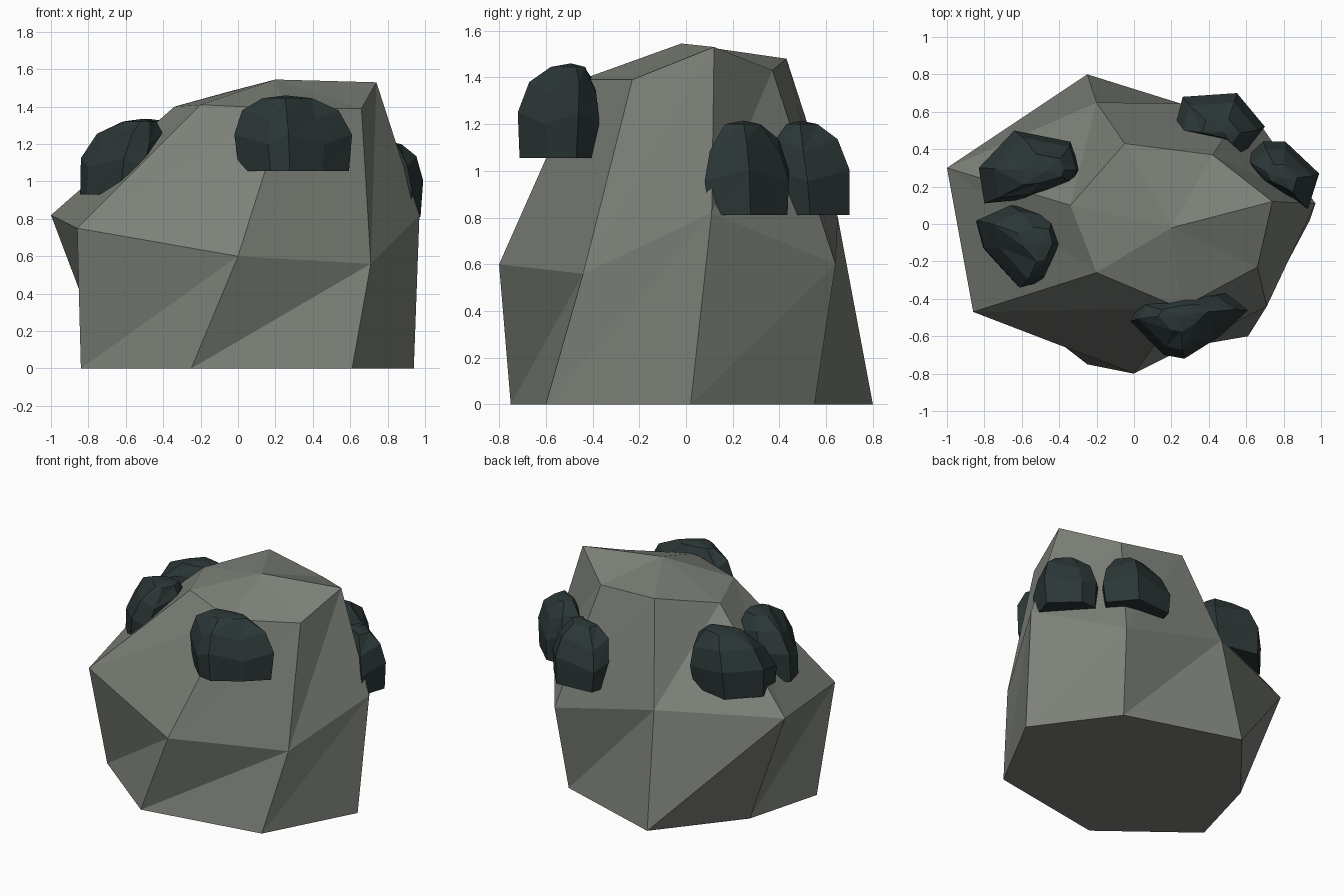
import bpy
import bmesh
from mathutils import Vector

cube = bpy.data.objects.get("Cube")
if cube:
    bpy.data.objects.remove(cube, do_unlink=True)


def make_material(name, color):
    mat = bpy.data.materials.new(name)
    mat.use_nodes = True
    mat.diffuse_color = (*color, 1)
    shader = next(n for n in mat.node_tree.nodes if n.type == "BSDF_PRINCIPLED")
    shader.inputs["Base Color"].default_value = (*color, 1)
    shader.inputs["Roughness"].default_value = 0.9
    return mat


def stacked_rock(name, rings, apex, mat):
    """Join rings of equal length with triangles, cap the bottom, fan the top to the apex."""
    bm = bmesh.new()
    loops = [[bm.verts.new(point) for point in ring] for ring in rings]
    tip = bm.verts.new(apex)
    count = len(loops[0])
    bm.faces.new(list(reversed(loops[0])))
    for i in range(count):
        j = (i + 1) % count
        for low, high in zip(loops, loops[1:]):
            bm.faces.new((low[i], low[j], high[j]))
            bm.faces.new((low[i], high[j], high[i]))
        bm.faces.new((loops[-1][i], loops[-1][j], tip))
    bmesh.ops.recalc_face_normals(bm, faces=bm.faces[:])
    mesh = bpy.data.meshes.new(name)
    bm.to_mesh(mesh)
    bm.free()
    mesh.materials.append(mat)
    obj = bpy.data.objects.new(name, mesh)
    bpy.context.collection.objects.link(obj)
    return obj


def ore_chunk(name, outline, base, lean, mat):
    """Flat-bottomed faceted lump that swells at the waist and narrows to the top."""
    center = sum((Vector(p) for p in outline), Vector((0, 0))) / len(outline)
    shift = Vector(lean)
    levels = [(0.93, 0, -0.2), (1, 0.17, 0), (0.82, 0.3, 0.45), (0.42, 0.39, 0.9)]
    rings = []
    for scale, height, tilt in levels:
        ring = []
        for i, point in enumerate(outline):
            flat = center + (Vector(point) - center) * scale + shift * tilt
            # Stagger the waist and shoulder for an irregular chiselled look
            bump = 0.025 * (-1) ** i if 0 < height < 0.35 else 0
            ring.append((flat.x, flat.y, base + height + bump))
        rings.append(ring)
    top = center + shift
    return stacked_rock(name, rings, (top.x, top.y, base + 0.405), mat)


stone = make_material("grey stone", (0.205, 0.22, 0.19))
ore = make_material("dark ore", (0.025, 0.037, 0.037))

# Main boulder: ground ring, waist ring and crown ring, all starting at the front
ground = [(-0.25, -0.75, 0), (0.61, -0.6, 0), (0.94, 0.02, 0), (0.55, 0.55, 0),
          (-0.25, 0.8, 0), (-0.69, 0.26, 0), (-0.84, -0.29, 0)]
waist = [(0, -0.8, 0.6), (0.71, -0.44, 0.56), (0.97, 0.11, 0.82), (0.6, 0.64, 0.6),
         (-0.2, 0.65, 0.8), (-1, 0.3, 0.82), (-0.86, -0.47, 0.75)]
crown = [(0.25, -0.45, 1.39), (0.66, -0.23, 1.39), (0.74, 0.12, 1.53), (0.42, 0.37, 1.43),
         (-0.05, 0.43, 1.48), (-0.34, 0.1, 1.4), (-0.2, -0.26, 1.41)]
stacked_rock("boulder", [ground, waist, crown], (0.2, -0.02, 1.545), stone)

# Ore chunks embedded in the sides: outline, base height, lean of the top
chunks = {
    "front_ore": ([(-0.02, -0.52), (0.16, -0.7), (0.27, -0.72), (0.46, -0.6),
                   (0.61, -0.46), (0.49, -0.37), (0.29, -0.38), (0.03, -0.43)],
                  1.055, (-0.03, 0.03)),
    "right_front_ore": ([(-0.84, 0.02), (-0.8, -0.13), (-0.61, -0.34), (-0.5, -0.31),
                         (-0.41, -0.11), (-0.45, 0.07), (-0.66, 0.1)],
                        0.93, (0.1, 0)),
    "right_back_ore": ([(-0.83, 0.3), (-0.8, 0.11), (-0.6, 0.13), (-0.32, 0.21),
                        (-0.29, 0.29), (-0.34, 0.44), (-0.64, 0.5)],
                       0.93, (0.07, 0)),
    "left_back_ore": ([(0.22, 0.52), (0.51, 0.45), (0.59, 0.38), (0.7, 0.52),
                       (0.55, 0.7), (0.26, 0.68)],
                      0.81, (0, -0.05)),
    "left_side_ore": ([(0.59, 0.35), (0.65, 0.23), (0.86, 0.13), (0.93, 0.08),
                       (0.99, 0.27), (0.81, 0.44), (0.69, 0.44)],
                      0.81, (0, -0.03)),
}
for name, (outline, base, lean) in chunks.items():
    ore_chunk(name, outline, base, lean, ore)
